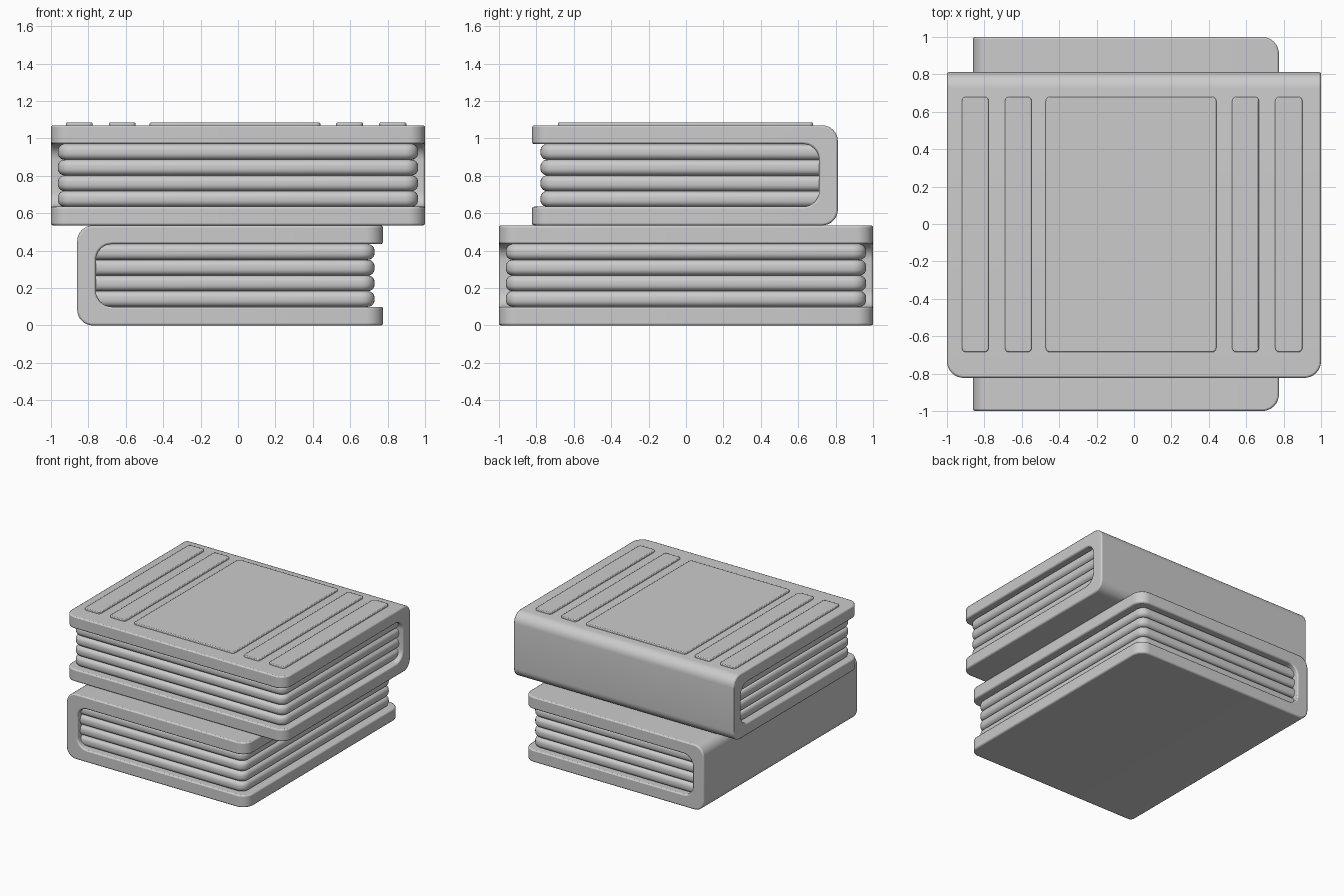
import bpy, bmesh
from math import sin, cos, pi, radians
from mathutils import Matrix

cube = bpy.data.objects.get("Cube")
if cube:
    bpy.data.objects.remove(cube, do_unlink=True)

grey = bpy.data.materials.new("plain grey")
grey.use_nodes = True
grey.diffuse_color = (0.6, 0.6, 0.6, 1)
grey.node_tree.nodes["Principled BSDF"].inputs["Base Color"].default_value = grey.diffuse_color

HEIGHT, BOARD, HALF, WIDTH = 0.535, 0.1, 1.0, 1.635
PAGES = 4


def finish(bm, name, place, bevel=0.0):
    """Turn a bmesh into a placed, softly shaded object."""
    bmesh.ops.recalc_face_normals(bm, faces=bm.faces)
    bm.transform(place)
    mesh = bpy.data.meshes.new(name)
    bm.to_mesh(mesh)
    bm.free()
    mesh.materials.append(grey)
    ob = bpy.data.objects.new(name, mesh)
    bpy.context.collection.objects.link(ob)
    bpy.ops.object.select_all(action="DESELECT")
    ob.select_set(True)
    bpy.context.view_layer.objects.active = ob
    if bevel:
        mod = ob.modifiers.new("soft edges", "BEVEL")
        mod.width, mod.segments = bevel, 2
        mod.limit_method, mod.angle_limit = "ANGLE", radians(40)
    bpy.ops.object.shade_smooth_by_angle(angle=radians(40))


def round_edges(bm, edges, radius, segments=6):
    bmesh.ops.bevel(bm, geom=edges, offset=radius, segments=segments,
                    profile=0.5, affect="EDGES", clamp_overlap=True)


def upright(edge):
    a, b = edge.verts
    return (a.co - b.co).xy.length < 1e-5


def box(lo, hi):
    bm = bmesh.new()
    bmesh.ops.create_cube(bm, size=1)
    for v in bm.verts:
        v.co = [l if c < 0 else h for c, l, h in zip(v.co, lo, hi)]
    return bm


def arc(cx, cz, r, start, end, n=8):
    return [(cx + r * cos(start + (end - start) * i / n),
             cz + r * sin(start + (end - start) * i / n)) for i in range(n + 1)]


def cover(name, place):
    """C-shaped wrap: spine at x = 0, boards reaching x = WIDTH."""
    r, t, h = 0.085, BOARD, HEIGHT
    outline = [(WIDTH, 0), (WIDTH, t)]
    outline += arc(t + r, t + r, r, 1.5 * pi, pi)
    outline += arc(t + r, h - t - r, r, pi, 0.5 * pi)
    outline += [(WIDTH, h - t), (WIDTH, h)]
    outline += arc(r, h - r, r, 0.5 * pi, pi)
    outline += arc(r, r, r, pi, 1.5 * pi)
    bm = bmesh.new()
    face = bm.faces.new([bm.verts.new((x, -HALF, z)) for x, z in outline])
    moved = bmesh.ops.extrude_face_region(bm, geom=[face])["geom"]
    bmesh.ops.translate(bm, vec=(0, 2 * HALF, 0),
                        verts=[g for g in moved if isinstance(g, bmesh.types.BMVert)])
    # Round the free corners of both boards
    round_edges(bm, [e for e in bm.edges if upright(e)
                     and min(v.co.x for v in e.verts) > WIDTH - 0.01], 0.09, 8)
    finish(bm, name, place, 0.01)


def page(name, place, z0, z1):
    """One cushion-edged bundle of pages."""
    end = WIDTH - 0.045
    bm = box((0.05, -0.963, z0), (end, 0.963, z1))
    round_edges(bm, [e for e in bm.edges if upright(e) and e.verts[0].co.x > 1], 0.07)
    round_edges(bm, [e for e in bm.edges if not upright(e)], (z1 - z0) * 0.42)
    finish(bm, name, place)


def book(label, place):
    cover(label + " cover", place)
    step = (HEIGHT - 2 * BOARD) / PAGES
    for i in range(PAGES):
        z = BOARD + i * step
        page(f"{label} pages {i + 1}", place, z, z + step)


# Two books, the upper one turned a quarter with its spine at the back
book("lower book", Matrix.Translation((-0.86, 0, 0)))
book("upper book", Matrix.Translation((0, 0.812, HEIGHT)) @ Matrix.Rotation(-pi / 2, 4, "Z"))

# Raised panels on the upper cover
top = 2 * HEIGHT
for i, (x0, x1) in enumerate([(-0.92, -0.777), (-0.69, -0.547), (-0.472, 0.44),
                              (0.525, 0.668), (0.755, 0.9)]):
    bm = box((x0, -0.685, top - 0.02), (x1, 0.68, top + 0.015))
    round_edges(bm, [e for e in bm.edges if upright(e)], 0.022, 4)
    finish(bm, f"cover panel {i + 1}", Matrix(), 0.006)
